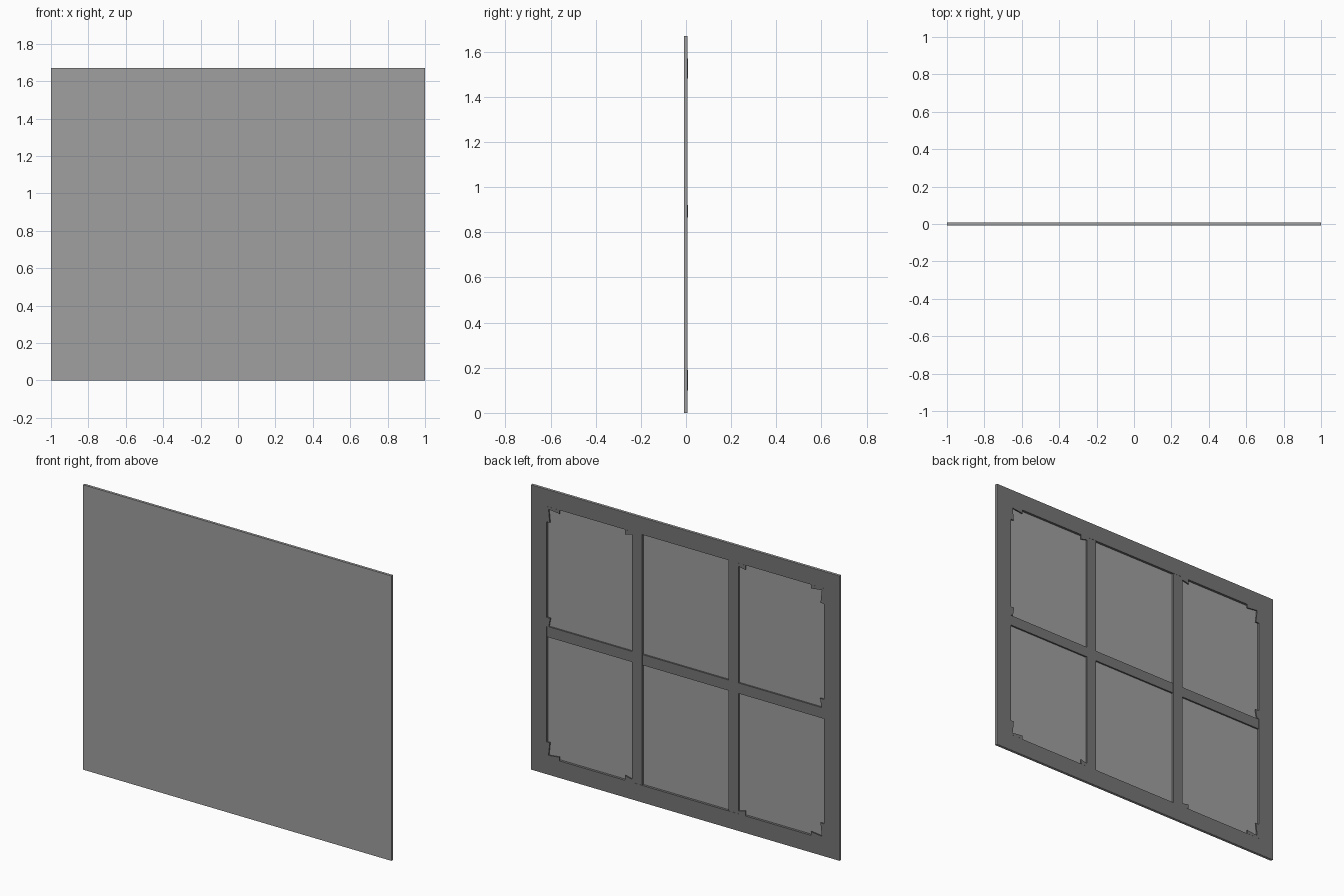
import bpy, bmesh

if "Cube" in bpy.data.objects:
    bpy.data.objects.remove(bpy.data.objects["Cube"])

W, H = 1.0, 1.67          # half width, full height
FRONT, BACK = -0.008, 0.0075
RIM = 0.10                # width of the outer frame
ZM = H / 2


def grey(name, v):
    m = bpy.data.materials.new(name)
    m.diffuse_color = (v, v, v, 1)
    m.use_nodes = True
    m.node_tree.nodes["Principled BSDF"].inputs["Base Color"].default_value = m.diffuse_color
    return m


CLOTH, WOOD = grey("cloth_grey", 0.35), grey("wood_dark_grey", 0.18)


def prism(name, pts, y0, y1, mat=WOOD):
    """Extrude an x/z outline from y0 to y1."""
    bm = bmesh.new()
    a = [bm.verts.new((x, y0, z)) for x, z in pts]
    b = [bm.verts.new((x, y1, z)) for x, z in pts]
    bm.faces.new(a)
    bm.faces.new(b[::-1])
    n = len(pts)
    for i in range(n):
        bm.faces.new((a[i], b[i], b[(i + 1) % n], a[(i + 1) % n]))
    bmesh.ops.recalc_face_normals(bm, faces=bm.faces[:])
    me = bpy.data.meshes.new(name)
    bm.to_mesh(me)
    bm.free()
    me.materials.append(mat)
    ob = bpy.data.objects.new(name, me)
    bpy.context.collection.objects.link(ob)
    return ob


def bar(name, x0, x1, z0, z1, y0, y1, mat=WOOD):
    return prism(name, [(x0, z0), (x1, z0), (x1, z1), (x0, z1)], y0, y1, mat)


def flip(pts, sx, sz):
    """Mirror an outline about the panel centre."""
    return [(sx * x, ZM + sz * (z - ZM)) for x, z in pts]


# stretched sheet on the front and its wrapped edges
T = 0.0015
bar("canvas_sheet", -W, W, 0, H, FRONT, FRONT + T, CLOTH)
for s, n in ((-1, "left"), (1, "right")):
    xs = sorted((s * W, s * (W - T)))
    bar("canvas_edge_" + n, *xs, T, H - T, FRONT + T, BACK, CLOTH)
bar("canvas_edge_bottom", -W, W, 0, T, FRONT + T, BACK, CLOTH)
bar("canvas_edge_top", -W, W, H - T, H, FRONT + T, BACK, CLOTH)

# mitred outer frame
o, i = W - T, W - RIM
rail = [(-o, T), (o, T), (i, RIM), (-i, RIM)]
stile = [(o, T), (o, H - T), (i, H - RIM), (i, RIM)]
for s, n, m in ((1, "bottom_rail", "right_stile"), (-1, "top_rail", "left_stile")):
    prism(n, flip(rail, 1, s), FRONT + T, BACK)
    prism(m, flip(stile, s, 1), FRONT + T, BACK)

# cross bars: two uprights over one horizontal
for s, n in ((-1, "left"), (1, "right")):
    xs = sorted((s * 0.28, s * 0.345))
    bar("upright_bar_" + n, *xs, RIM, H - RIM, FRONT + 0.003, BACK - 0.001)
bar("horizontal_bar", -i, i, ZM - 0.031, ZM + 0.031, FRONT + 0.003, BACK - 0.003)

# small tapered wedges in the corners and at the bar ends
KY = (0.001, 0.008)
t = H - RIM
key_across = [(i, t), (i - 0.085, t), (i - 0.085, t - 0.022), (i, t - 0.012)]
key_down = [(i, t), (i, t - 0.09), (i - 0.022, t - 0.09), (i - 0.012, t)]
key_bar = [(0.345, t), (0.39, t), (0.39, t - 0.028), (0.345, t - 0.018)]
key_mid = [(i, ZM + 0.031), (i, ZM + 0.085), (i - 0.025, ZM + 0.085), (i - 0.015, ZM + 0.031)]
for sx in (-1, 1):
    for sz in (-1, 1):
        for n, k in (("corner_wedge_across", key_across),
                     ("corner_wedge_down", key_down),
                     ("bar_wedge", key_bar)):
            prism(n, flip(k, sx, sz), *KY)
    prism("middle_wedge", flip(key_mid, sx, 1), *KY)
